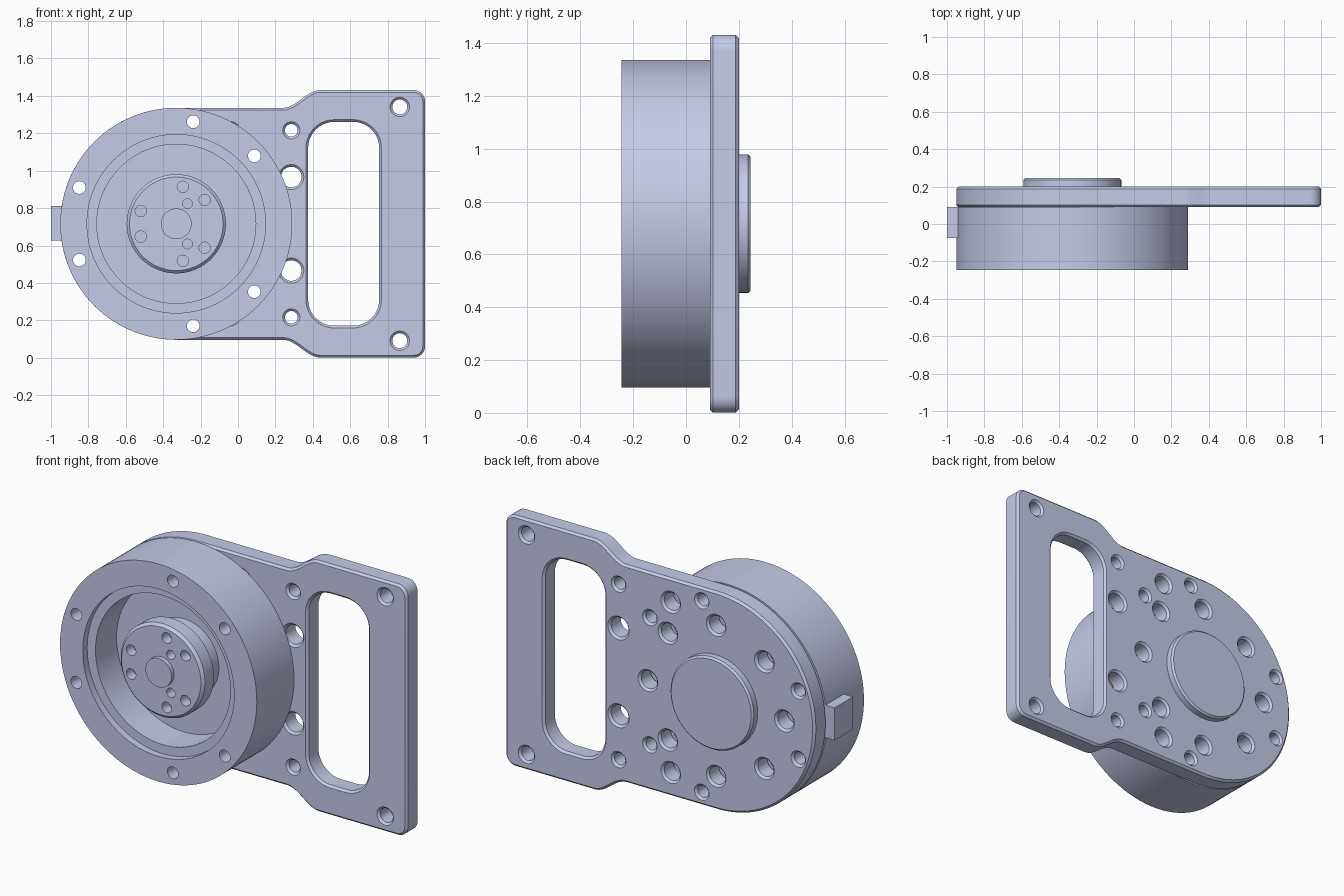
import bpy, bmesh
from math import sin, cos, pi, radians
from mathutils import Matrix, Vector

cube = bpy.data.objects.get("Cube")
if cube:
    bpy.data.objects.remove(cube, do_unlink=True)

CX, CZ = -0.33, 0.716          # axis of the round housing
FRONT, SEAT, BACK = -0.245, 0.09, 0.20
R = 0.62
BEVEL = 0.012

metal = bpy.data.materials.new("blue_grey_metal")
metal.use_nodes = True
colour = (0.591, 0.638, 0.854, 1)
metal.diffuse_color = colour
metal.node_tree.nodes["Principled BSDF"].inputs["Base Color"].default_value = colour


def activate(obj):
    bpy.ops.object.select_all(action='DESELECT')
    obj.select_set(True)
    bpy.context.view_layer.objects.active = obj


def finish(obj):
    activate(obj)
    bpy.ops.object.shade_smooth_by_angle(angle=radians(30))


def mesh_object(name, bm):
    bmesh.ops.recalc_face_normals(bm, faces=bm.faces)
    me = bpy.data.meshes.new(name)
    bm.to_mesh(me)
    bm.free()
    me.materials.append(metal)
    obj = bpy.data.objects.new(name, me)
    bpy.context.collection.objects.link(obj)
    return obj


def lathe(name, profile, steps=96):
    """Turn (radius, y) points around the housing axis."""
    bm = bmesh.new()
    verts = [bm.verts.new((CX + r, y, CZ)) for r, y in profile]
    edges = [bm.edges.new(pair) for pair in zip(verts, verts[1:])]
    bmesh.ops.spin(bm, geom=verts + edges, cent=(CX, 0, CZ), axis=(0, 1, 0),
                   angle=2 * pi, steps=steps)
    bmesh.ops.remove_doubles(bm, verts=bm.verts, dist=1e-5)
    return mesh_object(name, bm)


def drill(obj, holes):
    """Cut (x, z, radius, y0, y1) round holes along y."""
    bm = bmesh.new()
    for x, z, r, y0, y1 in holes:
        place = Matrix.Translation((x, (y0 + y1) / 2, z)) @ Matrix.Rotation(pi / 2, 4, 'X')
        bmesh.ops.create_cone(bm, cap_ends=True, segments=32, radius1=r, radius2=r,
                              depth=y1 - y0, matrix=place)
    cutter = mesh_object("hole_cutter", bm)
    cutter.hide_render = True
    mod = obj.modifiers.new("holes", 'BOOLEAN')
    mod.operation, mod.solver, mod.object = 'DIFFERENCE', 'EXACT', cutter
    activate(obj)
    bpy.ops.object.modifier_apply(modifier=mod.name)
    bpy.data.objects.remove(cutter, do_unlink=True)


def arc(cx, cy, r, a0, a1, n):
    return [(cx + r * cos(radians(a0 + (a1 - a0) * i / n)),
             cy + r * sin(radians(a0 + (a1 - a0) * i / n))) for i in range(n + 1)]


def circle(x, y, r, n=32):
    return arc(x, y, r, 0, 360, n)[:-1]


def polar(r, angle):
    return CX + r * cos(radians(angle)), r * sin(radians(angle))


# Bolt patterns, heights measured from the axis
through = [polar(0.553, s * a) for a in (41, 80.6, 159.5) for s in (1, -1)]
sockets = [polar(0.43, a) for a in range(0, 360, 45)]
extra = [polar(0.563, s * 59.5) for s in (1, -1)]
deep = [polar(0.43, a) for a in (45, 135, 225, 315)]

# Mounting plate: filled outline with holes and chamfered edges
top = arc(CX, 0, R, 180, 90, 48)
top += [(0.24 + 0.2 * i / 12, R + 0.0475 * (1 - cos(pi * i / 12))) for i in range(13)]
top += arc(0.94, 0.655, 0.06, 90, 0, 8)
outline = top + [(x, -y) for x, y in reversed(top[1:])]

window = []
for i, (sx, sy) in enumerate(((1, 1), (-1, 1), (-1, -1), (1, -1))):
    window += arc(0.565 + sx * 0.05, sy * 0.405, 0.14, 90 * i, 90 * i + 90, 10)

loops = [outline, window]
loops += [circle(x, y, 0.034) for x, y in through]
loops += [circle(x, y, 0.05) for x, y in sockets + extra]
for x, y, r in ((0.865, 0.625, 0.04), (0.285, 0.5, 0.034), (0.285, 0.25, 0.055)):
    loops += [circle(x, y, r), circle(x, -y, r)]

curve = bpy.data.curves.new("mounting_plate", 'CURVE')
curve.dimensions = '2D'
curve.fill_mode = 'BOTH'
curve.bevel_depth, curve.bevel_resolution, curve.offset = BEVEL, 0, -BEVEL
curve.extrude = (BACK - SEAT) / 2 - BEVEL
curve.materials.append(metal)
for pts in loops:
    spline = curve.splines.new('POLY')
    spline.points.add(len(pts) - 1)
    for p, (x, y) in zip(spline.points, pts):
        p.co = (x, y, 0, 1)
    spline.use_cyclic_u = True
plate = bpy.data.objects.new("mounting_plate", curve)
bpy.context.collection.objects.link(plate)
plate.location = (0, (SEAT + BACK) / 2, CZ)
plate.rotation_euler.x = pi / 2
activate(plate)
bpy.ops.object.convert(target='MESH')
finish(plate)

# Round housing: open cup with a stepped rim
housing = lathe("housing", [(0, SEAT), (R, SEAT), (R, FRONT), (0.477, FRONT), (0.477, -0.205),
                            (0.425, -0.205), (0.425, -0.015), (0, -0.015)])
drill(housing, [(x, CZ + z, 0.034, -0.3, 0.15) for x, z in through]
      + [(x, CZ + z, 0.042, 0.03, 0.15) for x, z in deep])
finish(housing)

# Output hub on a narrower neck
hub = lathe("output_hub", [(0, -0.01), (0.22, -0.01), (0.22, -0.125), (0.265, -0.125),
                           (0.265, -0.205), (0.25, -0.22), (0, -0.22)])
hub_holes = []
for dx, dz, r in ((-0.19, 0.068, 0.03), (0.035, 0.198, 0.03), (0.152, 0.128, 0.03),
                  (0.06, 0.108, 0.026)):
    hub_holes += [(CX + dx, CZ + s * dz, r, -0.3, -0.16) for s in (1, -1)]
drill(hub, hub_holes)
finish(hub)

# Centre post and rear boss
finish(lathe("centre_post", [(0, -0.21), (0.082, -0.21), (0.082, FRONT), (0, FRONT)], 48))
finish(lathe("rear_boss", [(0, 0.19), (0.262, 0.19), (0.262, 0.235), (0.252, 0.245), (0, 0.245)]))

# Side connector block
bm = bmesh.new()
size = Vector((0.1, 0.165, 0.185))
bmesh.ops.create_cube(bm, size=1, matrix=Matrix.Translation((-0.95, 0.0075, 0.72))
                      @ Matrix.Diagonal(size.to_4d()))
mesh_object("side_connector", bm)
